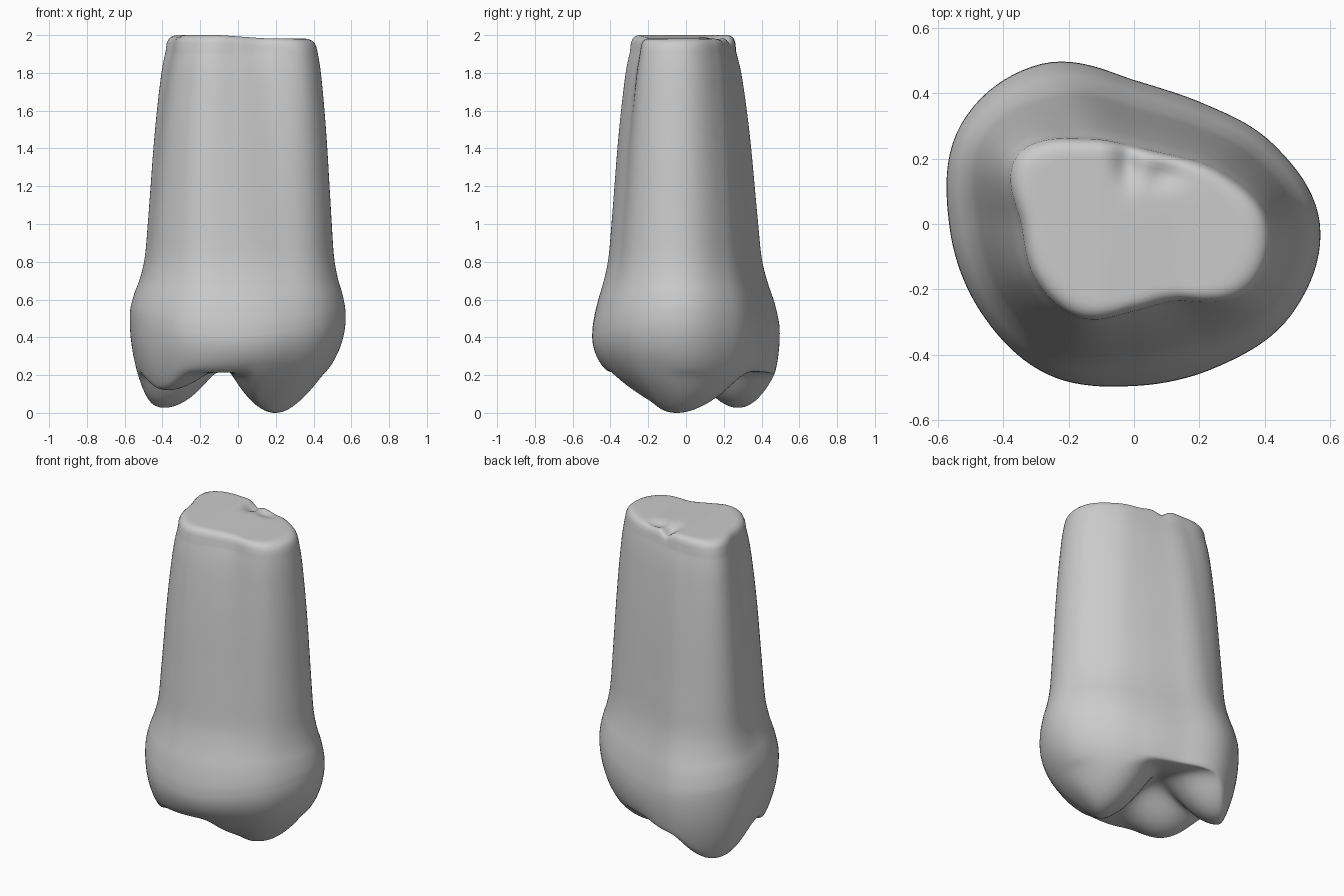
import bpy, bmesh, math

old = bpy.data.objects.get("Cube")
if old:
    bpy.data.objects.remove(old)

SIDES = 120


def spline(a, b, c, d, t):
    return b + 0.5 * t * (c - a + t * (2*a - 5*b + 4*c - d + t * (3*(b - c) + d - a)))


def around(table, angle):
    """Smooth closed outline: value at an angle."""
    n = len(table)
    u = angle / (2 * math.pi) * n
    i = int(u)
    return spline(*(table[(i + k) % n] for k in (-1, 0, 1, 2)), u - i)


def smooth_max(a, b, k):
    return 0.5 * (a + b + math.sqrt((a - b) ** 2 + k * k))


# Radii every 30 degrees, anticlockwise from +x
ROOT = [.415, .315, .245, .24, .305, .42, .35, .35, .335, .27, .275, .41]
CROWN = [.568, .49, .425, .44, .565, .61, .565, .54, .53, .495, .505, .555]
# How steeply the crown turns under, at the same angles
TURN = [.7, .7, .65, .65, 1.0, 1.15, 1.0, .9, .6, .47, .5, .62]

# Height and blend from root outline to crown outline
FLARE = [(1.91, 0), (1.8, .12), (1.6, .25), (1.4, .35), (1.2, .43), (1.0, .51),
         (.82, .59), (.7, .72), (.6, .88), (.51, .98), (.45, 1)]

# Cusp tips: x, y, z, steepness in x, steepness in y
CUSPS = [(.21, -.08, -.012, 3.6, 1.5), (-.40, .28, .02, 2.6, 3.6),
         (-.38, -.18, .115, 2.2, 2.6)]


def biting_height(x, y, f, rim, turn):
    """Outer crown slope joined to the cusps and the central hollow."""
    hollow = .205 + .08 * math.exp(-((x + .08)**2 + (y - .05)**2) / .04)
    heights = [cz + sx * (x - cx)**2 + sy * (y - cy)**2 for cx, cy, cz, sx, sy in CUSPS]
    low = -math.log(sum(math.exp(-36 * h) for h in heights + [hollow])) / 36
    wall = rim - turn * math.sqrt(1 - f)
    return smooth_max(wall, low, .03 * min(1, 8 * (1 - f)))


def cut_height(x, y):
    """Nearly flat root end with a small notch."""
    dip = .035 * math.exp(-((x + .02) / .04)**2 - ((y - .19) / .07)**2)
    dip += .02 * math.exp(-((x - .09) / .06)**2 - ((y - .15) / .04)**2)
    return 1.996 - .018 * max(0, min(1, (x + .1) / .25)) - dip


def cap_point(a, f, drop=0):
    r = around(ROOT, a) * f
    x, y = r * math.cos(a), r * math.sin(a)
    return x, y, cut_height(x, y) - drop


def wall_point(a, z, m):
    r = around(ROOT, a) * (1 - m) + around(CROWN, a) * m
    return r * math.cos(a), r * math.sin(a), z + .05 * math.cos(2 * a) * m ** 4


def bite_point(a, f):
    r = around(CROWN, a) * f
    x, y = r * math.cos(a), r * math.sin(a)
    rim = .45 + .05 * math.cos(2 * a)
    return x, y, biting_height(x, y, f, rim, around(TURN, a))


def rings():
    """Every ring from the root end to the middle of the biting surface."""
    for i in range(1, 13):                      # cut root end
        f = .84 * i / 12
        yield lambda a, f=f: cap_point(a, f)
    for f, drop in ((.89, .004), (.93, .011), (.96, .022), (.985, .042)):  # rounded edge
        yield lambda a, f=f, drop=drop: cap_point(a, f, drop)
    last = len(FLARE) - 1
    for i in range(last):                       # root and neck
        four = [FLARE[max(0, min(last, i + k))] for k in (-1, 0, 1, 2)]
        for step in range(4):
            z, m = (spline(*v, step / 4) for v in zip(*four))
            yield lambda a, z=z, m=m: wall_point(a, z, m)
    for i in range(51):                         # crown
        f = 1 - (i / 51) ** 1.7
        yield lambda a, f=f: bite_point(a, f)


# Tooth skin
bm = bmesh.new()
angles = [2 * math.pi * i / SIDES for i in range(SIDES)]
loops = [[bm.verts.new(point(a)) for a in angles] for point in rings()]
for upper, lower in zip(loops, loops[1:]):
    for i in range(SIDES):
        j = (i + 1) % SIDES
        bm.faces.new((upper[i], lower[i], lower[j], upper[j]))
for loop in (loops[0], loops[-1]):
    centre = bm.verts.new([sum(v.co[k] for v in loop) / SIDES for k in range(3)])
    for i in range(SIDES):
        bm.faces.new((loop[i], loop[(i + 1) % SIDES], centre))
bmesh.ops.recalc_face_normals(bm, faces=bm.faces)

# Rest the lowest cusp on the ground
low = min(v.co.z for v in bm.verts)
bmesh.ops.translate(bm, verts=bm.verts, vec=(0, 0, -low))

mesh = bpy.data.meshes.new("tooth")
bm.to_mesh(mesh)
bm.free()
tooth = bpy.data.objects.new("tooth", mesh)
bpy.context.collection.objects.link(tooth)

# Plain grey
grey = bpy.data.materials.new("light_grey")
grey.use_nodes = True
colour = (.6, .6, .6, 1)
grey.diffuse_color = colour
grey.node_tree.nodes["Principled BSDF"].inputs["Base Color"].default_value = colour
mesh.materials.append(grey)

bpy.context.view_layer.objects.active = tooth
tooth.select_set(True)
bpy.ops.object.shade_smooth_by_angle(angle=math.radians(60))
